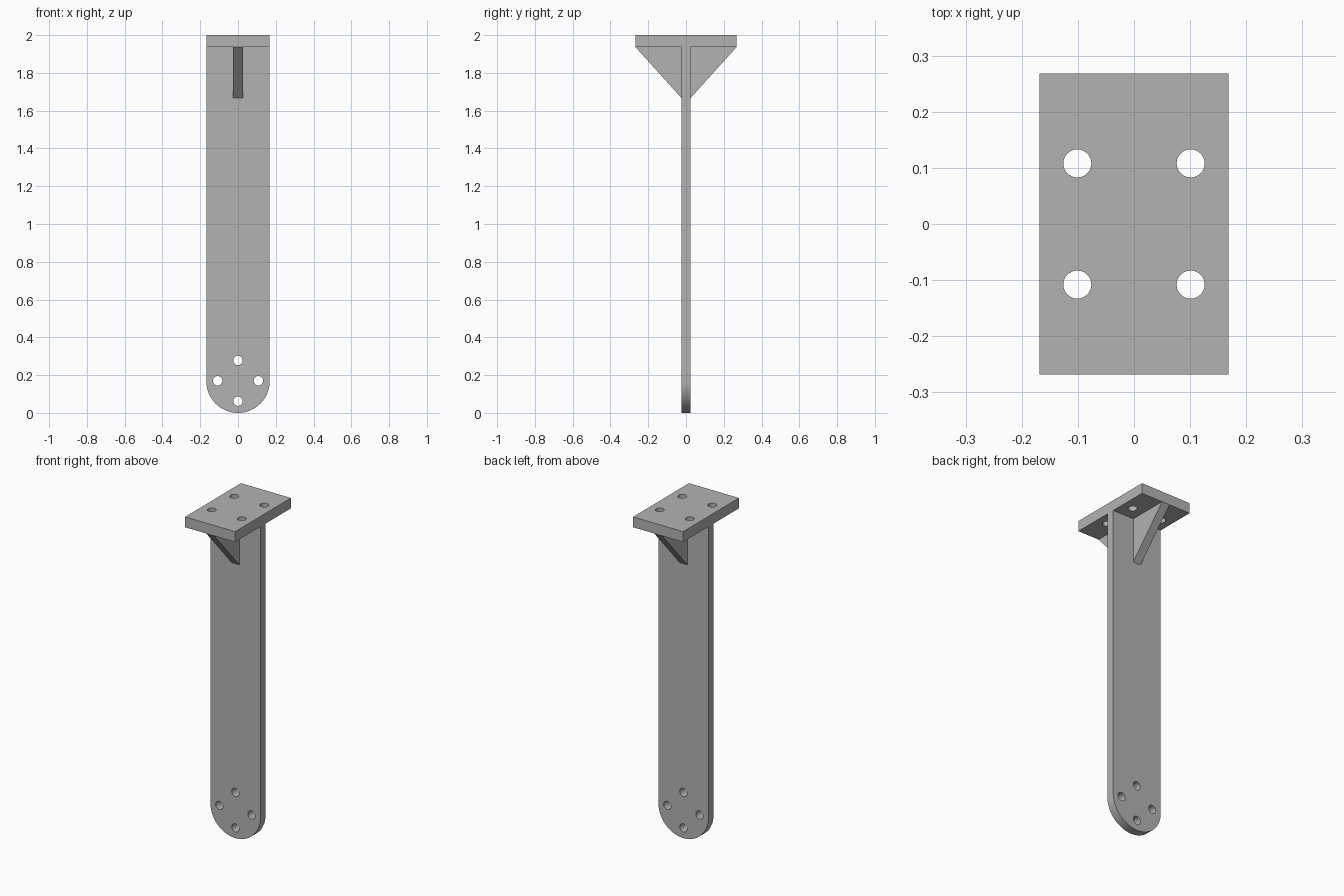
import bpy, bmesh, math
from mathutils import Matrix, Vector

if "Cube" in bpy.data.objects:
    bpy.data.objects.remove(bpy.data.objects["Cube"], do_unlink=True)

HALF_W, HALF_D = 0.168, 0.268    # top plate half width and depth
TOP, PLATE_Z = 2.0, 1.937        # top and underside of the plate
WEB = 0.025                      # half thickness of the upright
HOLE_R, HOLE_OFF = 0.025, 0.108

steel = bpy.data.materials.new("plain grey steel")
steel.use_nodes = True
grey = (0.45, 0.45, 0.45, 1)
steel.diffuse_color = grey
steel.node_tree.nodes["Principled BSDF"].inputs["Base Color"].default_value = grey


def prism(name, outline, thickness):
    """Extrude a closed outline of 3D points along a thickness vector, centred."""
    bm = bmesh.new()
    t = Vector(thickness)
    face = bm.faces.new([bm.verts.new(Vector(p) - t / 2) for p in outline])
    new = bmesh.ops.extrude_face_region(bm, geom=[face])["geom"]
    bmesh.ops.translate(bm, vec=t, verts=[v for v in new if isinstance(v, bmesh.types.BMVert)])
    bmesh.ops.recalc_face_normals(bm, faces=bm.faces)
    mesh = bpy.data.meshes.new(name)
    bm.to_mesh(mesh)
    bm.free()
    mesh.materials.append(steel)
    obj = bpy.data.objects.new(name, mesh)
    bpy.context.collection.objects.link(obj)
    return obj


def drill(obj, centres, rotation):
    """Cut round holes through a part."""
    bm = bmesh.new()
    for c in centres:
        bmesh.ops.create_cone(bm, cap_ends=True, segments=32, radius1=HOLE_R, radius2=HOLE_R,
                              depth=0.2, matrix=Matrix.Translation(c) @ rotation)
    mesh = bpy.data.meshes.new("hole_cutter")
    bm.to_mesh(mesh)
    bm.free()
    mesh.materials.append(steel)
    cutter = bpy.data.objects.new("hole_cutter", mesh)
    bpy.context.collection.objects.link(cutter)
    cutter.hide_render = True
    mod = obj.modifiers.new("holes", 'BOOLEAN')
    mod.operation, mod.solver, mod.object = 'DIFFERENCE', 'EXACT', cutter
    select(obj)
    bpy.ops.object.modifier_apply(modifier=mod.name)
    bpy.data.objects.remove(cutter, do_unlink=True)
    bpy.ops.object.shade_smooth_by_angle(angle=math.radians(30))


def select(obj):
    bpy.ops.object.select_all(action='DESELECT')
    obj.select_set(True)
    bpy.context.view_layer.objects.active = obj


# Top mounting plate with four bolt holes
mid = (TOP + PLATE_Z) / 2
plate = prism("mounting_plate",
              [(sx * HALF_W, sy * HALF_D, mid) for sx, sy in ((-1, -1), (1, -1), (1, 1), (-1, 1))],
              (0, 0, TOP - PLATE_Z))
drill(plate, [(sx * 0.101, sy * HOLE_OFF, mid) for sx in (-1, 1) for sy in (-1, 1)], Matrix())

# Long upright with a rounded lower end and a ring of four holes
arc = [math.pi + math.pi * i / 48 for i in range(49)]
outline = [(HALF_W * math.cos(a), 0, HALF_W + HALF_W * math.sin(a)) for a in arc]
outline += [(HALF_W, 0, PLATE_Z), (-HALF_W, 0, PLATE_Z)]
upright = prism("upright", outline, (0, 2 * WEB, 0))
ring = [i * math.pi / 2 for i in range(4)]
drill(upright, [(HOLE_OFF * math.cos(a), 0, 0.17 + HOLE_OFF * math.sin(a)) for a in ring],
      Matrix.Rotation(math.pi / 2, 4, 'X'))

# Triangular gussets in front and behind
for name, s in (("front_gusset", -1), ("back_gusset", 1)):
    prism(name, [(0, s * WEB, PLATE_Z), (0, s * HALF_D, PLATE_Z), (0, s * WEB, 1.668)],
          (0.052, 0, 0))
